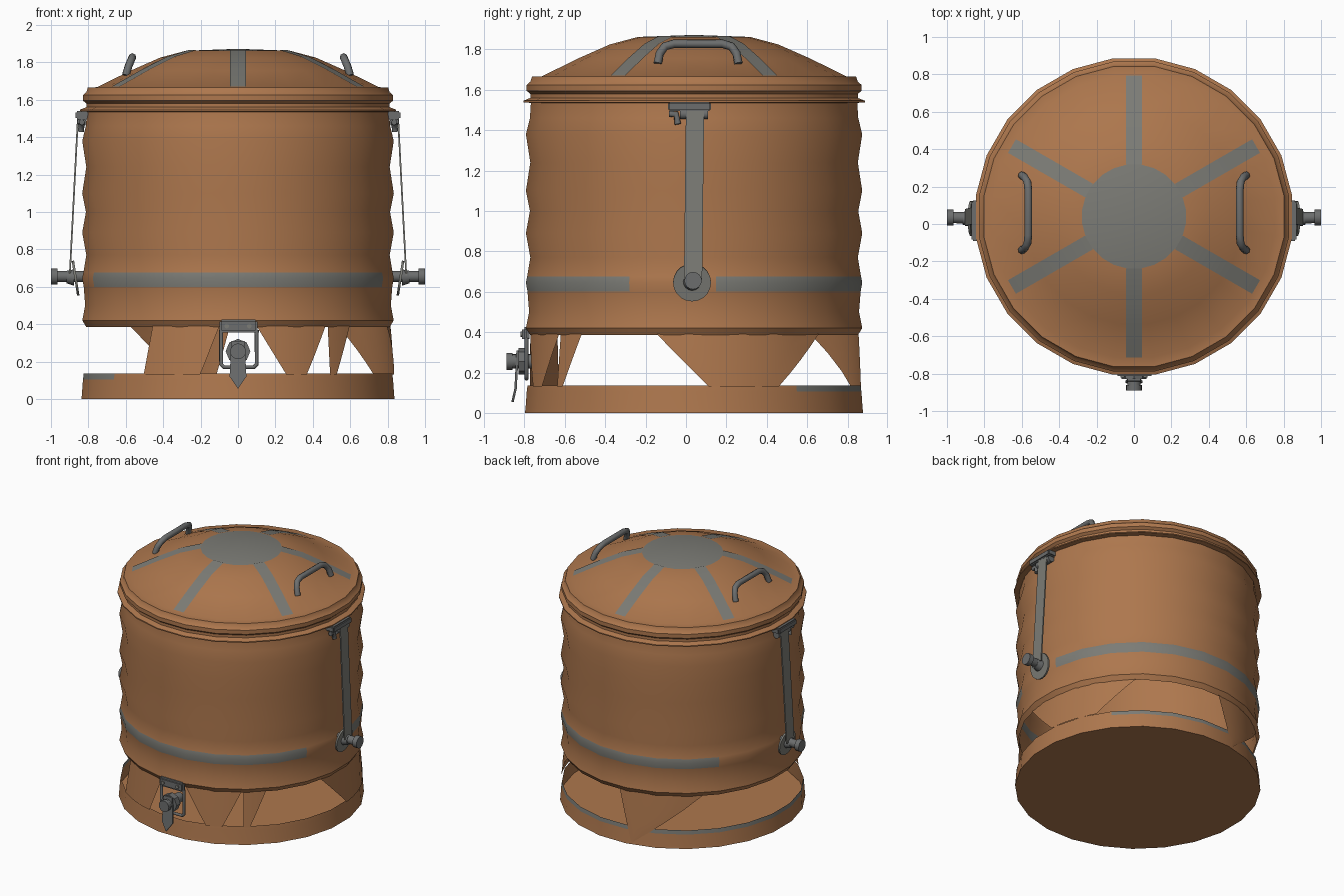
import bpy, bmesh, math
from mathutils import Vector

if "Cube" in bpy.data.objects:
    bpy.data.objects.remove(bpy.data.objects["Cube"])

CY = 0.04      # barrel axis sits slightly behind the origin
SIDES = 24
STEP = math.tau / SIDES


def material(name, rgb):
    m = bpy.data.materials.new(name)
    m.use_nodes = True
    m.diffuse_color = (*rgb, 1)
    m.node_tree.nodes["Principled BSDF"].inputs["Base Color"].default_value = (*rgb, 1)
    return m


COPPER = material("copper brown", (0.42, 0.185, 0.075))
GREY = material("worn grey", (0.20, 0.20, 0.18))
STEEL = material("dark steel", (0.15, 0.155, 0.155))


def finish(bm, name, mats, angle=40):
    me = bpy.data.meshes.new(name)
    bm.to_mesh(me)
    bm.free()
    ob = bpy.data.objects.new(name, me)
    bpy.context.collection.objects.link(ob)
    for m in mats:
        me.materials.append(m)
    bpy.ops.object.select_all(action="DESELECT")
    ob.select_set(True)
    bpy.context.view_layer.objects.active = ob
    bpy.ops.object.shade_smooth_by_angle(angle=math.radians(angle))
    return ob


def polar(r, a, z):
    return Vector((r * math.cos(a), CY + r * math.sin(a), z))


def lathe(name, profile, mats, rule=lambda az, r, z: 0):
    """Spin (radius, height) points; rule picks the material of each face."""
    bm = bmesh.new()
    rows = [[bm.verts.new(polar(r, (i + 0.5) * STEP, z)) for i in range(SIDES)]
            for r, z in profile]
    for lo, hi in zip(rows, rows[1:]):
        for i in range(SIDES):
            k = (i + 1) % SIDES
            bm.faces.new((lo[i], lo[k], hi[k], hi[i]))
    bmesh.ops.remove_doubles(bm, verts=bm.verts, dist=1e-5)
    for f in bm.faces:
        c = f.calc_center_median()
        az = math.degrees(math.atan2(c.y - CY, c.x)) % 360
        f.material_index = rule(az, math.hypot(c.x, c.y - CY), c.z)
    return finish(bm, name, mats)


def cylinder(name, start, end, r, mat, r2=None, sides=16):
    a, b = Vector(start), Vector(end)
    bm = bmesh.new()
    bmesh.ops.create_cone(bm, cap_ends=True, segments=sides, radius1=r,
                          radius2=r if r2 is None else r2, depth=(b - a).length)
    rot = (b - a).to_track_quat("Z", "Y")
    for v in bm.verts:
        v.co = rot @ v.co + (a + b) / 2
    return finish(bm, name, [mat])


def box(name, lo, hi, mat, bevel=0.0):
    lo, hi = Vector(lo), Vector(hi)
    bm = bmesh.new()
    bmesh.ops.create_cube(bm, size=1)
    for v in bm.verts:
        v.co = Vector([c * abs(d) for c, d in zip(v.co, hi - lo)]) + (lo + hi) / 2
    if bevel:
        bmesh.ops.bevel(bm, geom=bm.edges[:], offset=bevel, segments=2, affect="EDGES")
    return finish(bm, name, [mat])


def prism(name, front, offset, mat):
    """Flat outline given thickness along offset."""
    bm = bmesh.new()
    f = bm.faces.new([bm.verts.new(p) for p in front])
    ext = bmesh.ops.extrude_face_region(bm, geom=[f])
    for v in ext["geom"]:
        if isinstance(v, bmesh.types.BMVert):
            v.co += Vector(offset)
    bmesh.ops.recalc_face_normals(bm, faces=bm.faces)
    return finish(bm, name, [mat])


def tube(name, points, r, mat, closed=False):
    cu = bpy.data.curves.new(name, "CURVE")
    cu.dimensions = "3D"
    cu.bevel_depth = r
    cu.bevel_resolution = 2
    cu.use_fill_caps = True
    sp = cu.splines.new("POLY")
    sp.points.add(len(points) - 1)
    for p, co in zip(sp.points, points):
        p.co = (*co, 1)
    sp.use_cyclic_u = closed
    cu.materials.append(mat)
    bpy.context.collection.objects.link(bpy.data.objects.new(name, cu))


# Ribbed barrel with a partial grey band
lathe("barrel", [(.818, .385), (.84, .42), (.824, .50), (.832, .60), (.84, .645),
                 (.834, .675), (.818, .77), (.84, .89), (.82, 1.0), (.84, 1.1),
                 (.818, 1.24), (.84, 1.38), (.82, 1.46), (.815, 1.54)], [COPPER, GREY],
      lambda az, r, z: int(.60 < z < .67 and (3 < az < 142 or 208 < az < 332)))

# Base tray
lathe("base_ring", [(0, 0), (.845, 0), (.842, .02), (.836, .105), (.832, .135)],
      [COPPER, GREY], lambda az, r, z: int(z > .11 and 40 < az < 218))

# Tapered legs between tray and barrel: top angles, bottom angles, bottom height
LEGS = [(-124, -97, -127, -104, .13), (-83, -55, -72, -64, .13), (-54, -43, -54, -51, .13),
        (-13, 49, 5, 30, .13), (93, 135, 100, 101, .02)]
for n, (t0, t1, b0, b1, zb) in enumerate(LEGS):
    bm = bmesh.new()
    rows = []
    for s in range(5):
        u = s / 4
        lo, hi = b0 + (t0 - b0) * u, b1 + (t1 - b1) * u
        r = .838 - .022 * u + (.004 if zb < .1 else 0) * (1 - u)
        rows.append([bm.verts.new(polar(r, math.radians(lo + (hi - lo) * k / 6),
                                        zb + (.39 - zb) * u)) for k in range(7)])
    for a, b in zip(rows, rows[1:]):
        for k in range(6):
            bm.faces.new((a[k], a[k + 1], b[k + 1], b[k]))
    finish(bm, f"leg_{n + 1}", [COPPER])

# Lid: flange, rolled rim and dome with grey crown
DOME = [(.76, 1.667), (.58, 1.755), (.42, 1.825), (.28, 1.862), (0, 1.872)]
lathe("lid", [(.81, 1.535), (.853, 1.538), (.853, 1.546), (.818, 1.56), (.818, 1.58),
              (.836, 1.595), (.836, 1.625), (.818, 1.64), (.81, 1.665)] + DOME,
      [COPPER, GREY], lambda az, r, z: int(r < .27))

# Painted spokes lying on the dome
bm = bmesh.new()
for n in range(6):
    a = math.radians(30 + 60 * n)
    side = Vector((-math.sin(a), math.cos(a), 0)) * .042
    rows = []
    for r, z in DOME[:4]:
        p = polar(r * math.cos(STEP / 2), a, z + .004)
        rows.append((bm.verts.new(p - side), bm.verts.new(p + side)))
    for o, i in zip(rows, rows[1:]):
        bm.faces.new((o[0], o[1], i[1], i[0]))
finish(bm, "lid_spokes", [GREY])

for s, side in ((1, "left"), (-1, "right")):
    # Lid grip
    tube(f"{side}_lid_grip",
         [(s * x, .06 + y, z) for x, y, z in
          [(.60, -.20, 1.73), (.585, -.19, 1.78), (.57, -.165, 1.815), (.565, -.12, 1.828),
           (.565, .12, 1.828), (.57, .165, 1.815), (.585, .19, 1.78), (.60, .20, 1.73)]],
         .021, STEEL)
    # Hanger under the flange
    box(f"{side}_hanger_plate", (s * .79, -.09, 1.495), (s * .87, .125, 1.54), STEEL, .008)
    cylinder(f"{side}_hanger_pin", (s * .835, -.03, 1.48), (s * .835, .11, 1.48), .025, STEEL)
    tube(f"{side}_hanger_hook", [(s * .835, -.085, 1.48), (s * .835, -.05, 1.48),
                                 (s * .84, -.04, 1.43)], .016, STEEL)
    # Long strap and clamp pin
    prism(f"{side}_strap", [(s * .85, 0, 1.53), (s * .85, .09, 1.53),
                            (s * .895, .08, .66), (s * .895, -.01, .66)], (s * .009, 0, 0), GREY)
    cylinder(f"{side}_clamp_disc", (s * .862, .03, .647), (s * .875, .03, .645), .094, GREY, sides=20)
    cylinder(f"{side}_clamp_pin", (s * .82, .03, .655), (s * .98, .035, .655), .03, STEEL)
    cylinder(f"{side}_clamp_collar", (s * .875, .03, .65), (s * .915, .03, .652), .044, STEEL, .034)
    cylinder(f"{side}_clamp_knob", (s * .965, .035, .655), (s, .035, .655), .043, STEEL)

# Front tap: mounting plate, frame, spout and lever
box("tap_plate", (-.1, -.812, .355), (.105, -.775, .425), STEEL, .012)
for x in (-.06, .06):
    cylinder("tap_rivet", (x, -.81, .39), (x, -.82, .39), .013, GREY, sides=10)
tube("tap_frame", [(-.09, -.79, .37), (-.09, -.79, .185), (-.075, -.79, .17), (.085, -.79, .17),
                   (.1, -.79, .185), (.1, -.79, .37)], .011, STEEL)
cylinder("tap_pipe", (0, -.70, .255), (0, -.87, .255), .036, STEEL)
cylinder("tap_nut", (0, -.785, .255), (0, -.83, .255), .066, STEEL, sides=8)
cylinder("tap_cap", (0, -.86, .255), (0, -.89, .255), .042, STEEL)
prism("tap_lever", [(-.035, -.84, .31), (-.045, -.85, .12), (0, -.865, .055),
                    (.045, -.85, .12), (.035, -.84, .31)], (0, .012, 0), STEEL)
